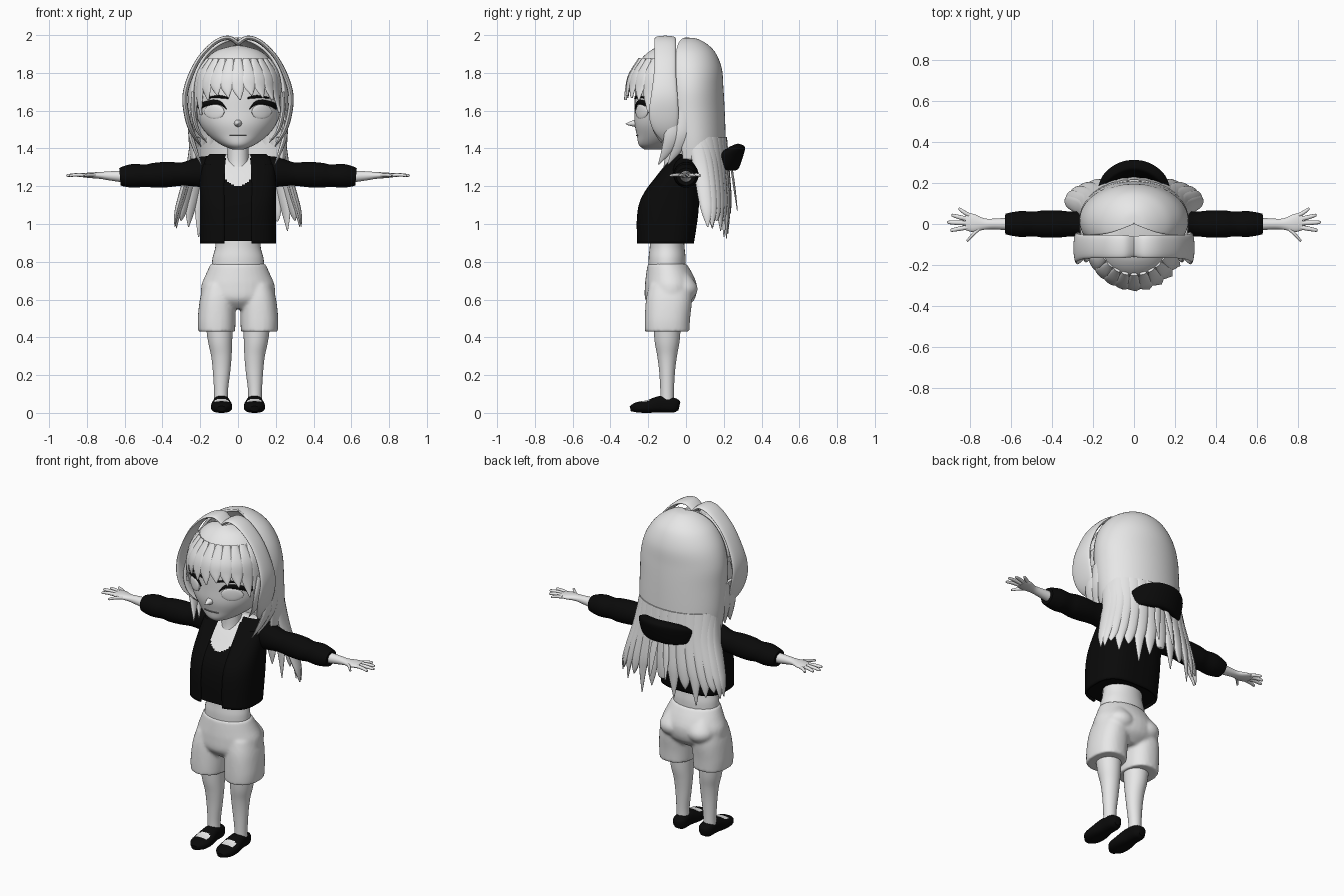
import bpy, bmesh
from math import sin, cos, radians, copysign
from mathutils import Vector

cube = bpy.data.objects.get("Cube")
if cube:
    bpy.data.objects.remove(cube, do_unlink=True)


def material(name, value):
    mat = bpy.data.materials.new(name)
    mat.use_nodes = True
    colour = (value, value, value, 1)
    mat.diffuse_color = colour
    mat.node_tree.nodes["Principled BSDF"].inputs["Base Color"].default_value = colour
    return mat


PALE = material("pale_grey", .8)
BLACK = material("black", .003)
GREY = material("mouth_grey", .2)
X, Y, Z = Vector((1, 0, 0)), Vector((0, 1, 0)), Vector((0, 0, 1))


def spline(points, steps):
    """Smooth curve through tuples of any length."""
    out = []
    last = len(points) - 1
    for i in range(last):
        a, b, c, d = (points[min(max(i + k, 0), last)] for k in (-1, 0, 1, 2))
        for s in range(steps):
            t = s / steps
            out.append([q + t / 2 * (r - p + t * (2*p - 5*q + 4*r - e + t * (3*q - p - 3*r + e)))
                        for p, q, r, e in zip(a, b, c, d)])
    out.append(list(points[last]))
    return out


def finish(name, bm, mat):
    bmesh.ops.recalc_face_normals(bm, faces=bm.faces)
    mesh = bpy.data.meshes.new(name)
    bm.to_mesh(mesh)
    bm.free()
    mesh.materials.append(mat)
    mesh.shade_smooth()
    mesh.set_sharp_from_angle(angle=radians(50))
    obj = bpy.data.objects.new(name, mesh)
    bpy.context.collection.objects.link(obj)
    return obj


def add_sweep(bm, points, side=X, normal=None, power=2, n=32, steps=6, arc=None):
    """Sweep a superellipse; each point is x, y, z, half width, half depth."""
    rows = spline(points, steps)
    side = Vector(side).normalized()
    start, end = arc or (0, 360)
    count = n + 1 if arc else n
    rings = []
    for i, row in enumerate(rows):
        before, after = rows[max(i - 1, 0)], rows[min(i + 1, len(rows) - 1)]
        tangent = Vector(after[:3]) - Vector(before[:3])
        depth = normal or tangent.cross(side).normalized()
        ring = []
        for k in range(count):
            t = radians(start + (end - start) * k / n)
            u, v = (copysign(abs(f) ** (2 / power), f) for f in (cos(t), sin(t)))
            ring.append(bm.verts.new(Vector(row[:3]) + side * max(row[3], .001) * u
                                     + depth * max(row[4], .001) * v))
        rings.append(ring)
    for low, high in zip(rings, rings[1:]):
        for k in range(n):
            j = (k + 1) % count
            bm.faces.new((low[k], low[j], high[j], high[k]))
    if not arc:
        bm.faces.new(rings[0])
        bm.faces.new(rings[-1])


def sweep(name, points, mat, thick=0, **options):
    bm = bmesh.new()
    add_sweep(bm, points, **options)
    obj = finish(name, bm, mat)
    if thick:
        mod = obj.modifiers.new("thickness", "SOLIDIFY")
        mod.thickness = thick
    return obj


def upright(rows):
    """Rows of z, centre y, half width, half depth become sweep points."""
    return [(0, y, z, a, b) for z, y, a, b in rows]


def pair(name, points, mat, side=X, **options):
    made = []
    for label, s in (("left", 1), ("right", -1)):
        flipped = [(s * p[0], *p[1:]) for p in points]
        turn = Vector((s * side[0], side[1], side[2]))
        made.append(sweep(label + "_" + name, flipped, mat, side=turn, **options))
    return made


# Legs and shoes with an open toe patch
pair("leg", [(.09, -.1, .05, .036, .036), (.09, -.1, .12, .037, .036), (.087, -.1, .22, .046, .042),
             (.088, -.1, .3, .054, .052), (.095, -.1, .38, .064, .066), (.1, -.1, .5, .075, .075)],
     PALE, normal=Y)
shoes = pair("shoe", [(.087, -.035, .035, .02, .022), (.087, -.06, .04, .04, .038),
                      (.087, -.13, .046, .045, .044), (.087, -.2, .034, .056, .034),
                      (.087, -.26, .029, .05, .027), (.087, -.295, .022, .02, .014)],
             BLACK, power=2.6, n=48, steps=10)
for shoe in shoes:
    shoe.data.materials.append(PALE)
    for face in shoe.data.polygons:
        c = face.center
        if face.normal.z > .4 and -.235 < c.y < -.19 and abs(abs(c.x) - .087) < .037:
            face.material_index = 1

# Shorts: hips, seat and two legs fused into one skin
bm = bmesh.new()
add_sweep(bm, upright([(.55, -.09, .1, .08), (.6, -.085, .185, .13), (.67, -.08, .195, .138),
                       (.73, -.087, .172, .125), (.79, -.1, .145, .103)]), normal=Y)
for s in (1, -1):
    add_sweep(bm, [(s * .113, -.1, .43, .098, .118), (s * .113, -.098, .5, .1, .12),
                   (s * .108, -.09, .6, .094, .122), (s * .1, -.085, .68, .08, .11)], normal=Y, power=2.3)
    add_sweep(bm, [(s * .09, -.03, .58, .02, .02), (s * .09, -.022, .62, .07, .07),
                   (s * .09, -.02, .67, .082, .08), (s * .09, -.03, .74, .04, .04)], normal=Y)
shorts = finish("shorts", bm, PALE)
fuse = shorts.modifiers.new("fuse", "REMESH")
fuse.mode = "VOXEL"
fuse.voxel_size = .009
fuse.use_smooth_shade = True
soften = shorts.modifiers.new("soften", "SMOOTH")
soften.iterations = 6
sweep("waist", upright([(.76, -.1, .14, .098), (.82, -.1, .135, .098), (.88, -.1, .12, .092),
                        (.96, -.1, .12, .09)]), PALE, normal=Y)

# Top with a rounded neckline, and an open jacket over it
body = [(.91, -.11, .19, .142), (1.05, -.1, .192, .153), (1.15, -.085, .192, .145),
        (1.25, -.05, .19, .11), (1.33, -.02, .182, .073), (1.37, -.01, .15, .03)]
top = sweep("top", upright(body), BLACK, normal=Y, power=2.8, n=128, steps=14)
top.data.materials.append(PALE)
for face in top.data.polygons:
    c = face.center
    if abs(c.x) < .066 and c.y < .02 and c.z > 1.2 + 9 * c.x * c.x:
        face.material_index = 1
sweep("jacket", upright([(z - .012, y, a + .01, b + .01) for z, y, a, b in body[:5]]), BLACK,
      thick=.012, normal=Y, power=2.8, n=72, arc=(-76, 256))
sweep("neck", upright([(1.24, -.07, .066, .07), (1.32, -.06, .056, .056), (1.46, -.06, .055, .055)]),
      PALE, normal=Y)

# Sleeves, forearms, hands
pair("sleeve", [(.13, 0, 1.28, .06, .08), (.2, 0, 1.275, .07, .08), (.29, 0, 1.265, .06, .062),
                (.37, 0, 1.262, .066, .067), (.44, 0, 1.258, .066, .066), (.49, 0, 1.256, .06, .059),
                (.55, 0, 1.255, .063, .063), (.6, 0, 1.252, .056, .055), (.625, 0, 1.25, .05, .046)],
     BLACK, side=Y)
pair("forearm_and_palm", [(.58, 0, 1.25, .034, .034), (.68, 0, 1.255, .026, .024),
                          (.73, 0, 1.257, .028, .018), (.78, .005, 1.258, .044, .015),
                          (.82, .01, 1.258, .04, .011)], PALE, side=Y)
fingers = {"little_finger": (.8, .042, .855, .072), "ring_finger": (.81, .024, .888, .042),
           "middle_finger": (.81, .004, .908, .008), "index_finger": (.81, -.016, .893, -.03),
           "thumb": (.75, -.02, .815, -.078)}
for name, (x, y, tip_x, tip_y) in fingers.items():
    pair(name, [(x, y, 1.258, .011, .01), ((x + tip_x) / 2, (y + tip_y) / 2, 1.26, .011, .009),
                (tip_x - .006, tip_y, 1.257, .008, .007), (tip_x, tip_y, 1.257, .003, .003)],
         PALE, side=Y, n=12)

# Head and features laid on the face
skull = upright([(1.395, -.17, .03, .05), (1.42, -.14, .09, .11), (1.47, -.105, .158, .155),
                 (1.53, -.09, .203, .182), (1.6, -.08, .226, .192), (1.7, -.07, .23, .2),
                 (1.8, -.06, .21, .195), (1.9, -.05, .13, .13)])
sweep("head", skull, PALE, normal=Y, n=48)
surface = spline(skull, 20)


def on_face(x, z, a, b=.006):
    row = min(surface, key=lambda r: abs(r[2] - z))
    return (x, row[1] - row[4] * (1 - min(abs(x / row[3]), 1) ** 2) ** .5 - .002, z, a, b)


sweep("nose", [(0, -.245, 1.535, .028, .026), (0, -.285, 1.532, .016, .015),
               (0, -.31, 1.53, .006, .006), (0, -.319, 1.53, .001, .001)], PALE, n=16)
sweep("mouth", [on_face(x, 1.468, .003, .004) for x in (-.045, 0, .045)], GREY, side=Z, n=8)
pair("brow", [on_face(.05, 1.666, .004), on_face(.1, 1.674, .008), on_face(.165, 1.668, .003)],
     BLACK, side=Z, n=8)
pair("upper_lash", [on_face(.062, 1.61, .004), on_face(.09, 1.638, .01), on_face(.13, 1.645, .013),
                    on_face(.175, 1.635, .014), on_face(.205, 1.622, .016),
                    on_face(.222, 1.645, .004)], BLACK, side=Z, n=8)
pair("iris", [on_face(.125 + .054 * k, 1.594, .037 * (1 - k * k) ** .5, .005)
              for k in (-1, -.8, -.4, 0, .4, .8, 1)], PALE, side=Z, n=16)

# Back hair: a smooth open shell ending in loose locks
sweep("hair_shell", upright([(1.34, .045, .25, .165), (1.45, .035, .262, .175), (1.6, .02, .265, .185),
                             (1.72, .015, .262, .183), (1.82, .01, .235, .18), (1.9, .005, .185, .155),
                             (1.95, 0, .125, .115), (1.98, 0, .06, .06), (1.987, 0, .004, .004)]),
      PALE, thick=.015, normal=Y, n=64, arc=(-22, 202))
locks = 15
for i in range(locks):
    t = radians(180 * i / (locks - 1))
    c, s = cos(t), sin(t)
    tip = 1 + .035 * (i * 2 % 5 - 2) * s
    sweep("back_lock", [(.24 * c, .05 + .155 * s, 1.46, .04, .012), (.26 * c, .08 + .135 * s, 1.3, .042, .015),
                        (.3 * c, .1 + .125 * s, 1.15, .038, .016), (.325 * c, .11 + .115 * s, 1.06, .027, .012),
                        (.335 * c, .115 + .11 * s, tip - .015, .003, .002)],
          PALE, side=(-s, .6 * c, 0), n=12)

# Fringe: a dome over the forehead with pointed locks
sweep("fringe_dome", upright([(1.73, -.075, .23, .226), (1.79, -.075, .22, .212), (1.87, -.08, .172, .16),
                              (1.92, -.09, .11, .095), (1.945, -.1, .02, .03)]),
      PALE, thick=.01, normal=Y, n=40, arc=(180, 360))
for i in range(11):
    angle = 15 * (i - 5)
    c, s = cos(radians(angle)), sin(radians(angle))
    drop = .006 * max(0, abs(angle) - 45) + .012 * (i % 3)
    path = [(r * s + lean, -.08 - r * c, z, w, .008) for r, z, w, lean in
            ((.165, 1.875, .018, 0), (.217, 1.79, .036, 0), (.234, 1.73 - drop / 2, .032, 0),
             (.24, 1.68 - drop, .003, .012))]
    sweep("fringe_lock", path, PALE, side=(c, s, 0), n=12)

# Parted front hair arching over the crown and curling round the cheeks
pair("parted_hair", [(0, -.11, 1.955, .05, .012), (.05, -.11, 1.985, .055, .012),
                     (.12, -.11, 1.962, .056, .012), (.2, -.11, 1.882, .056, .012),
                     (.253, -.112, 1.78, .06, .014), (.28, -.115, 1.68, .07, .014),
                     (.272, -.118, 1.58, .078, .014), (.245, -.11, 1.49, .06, .012),
                     (.195, -.09, 1.41, .006, .003)], PALE, side=Y, n=20)
pair("cheek_lock", [(.235, -.12, 1.7, .03, .01), (.238, -.15, 1.6, .035, .012),
                    (.215, -.15, 1.5, .026, .01), (.165, -.13, 1.43, .003, .002)], PALE, side=Y, n=12)
for shift in (0, .05):
    pair("shoulder_lock", [(.25, shift - .07, 1.6, .035, .012), (.25, shift - .075, 1.48, .04, .014),
                           (.225, shift - .1, 1.39, .03, .011), (.195, shift - .145, 1.315, .003, .002)],
         PALE, side=Y, n=12)

# Bow wrapped behind the hair, with two thin tails
sweep("bow", [(x, y, z, a, b) for x, y, z, a, b in
              ((-.165, .16, 1.33, .04, .015), (-.13, .215, 1.345, .06, .025), (-.07, .255, 1.352, .07, .03),
               (0, .27, 1.355, .07, .03), (.07, .255, 1.352, .07, .03), (.13, .215, 1.345, .06, .025),
               (.165, .16, 1.33, .04, .015))], BLACK, side=(0, .32, 1), power=4, n=24)
pair("bow_tail", [(.03, .24, 1.3, .018, .006), (.045, .255, 1.2, .02, .006), (.05, .272, 1.07, .004, .002)],
     PALE, n=12)
